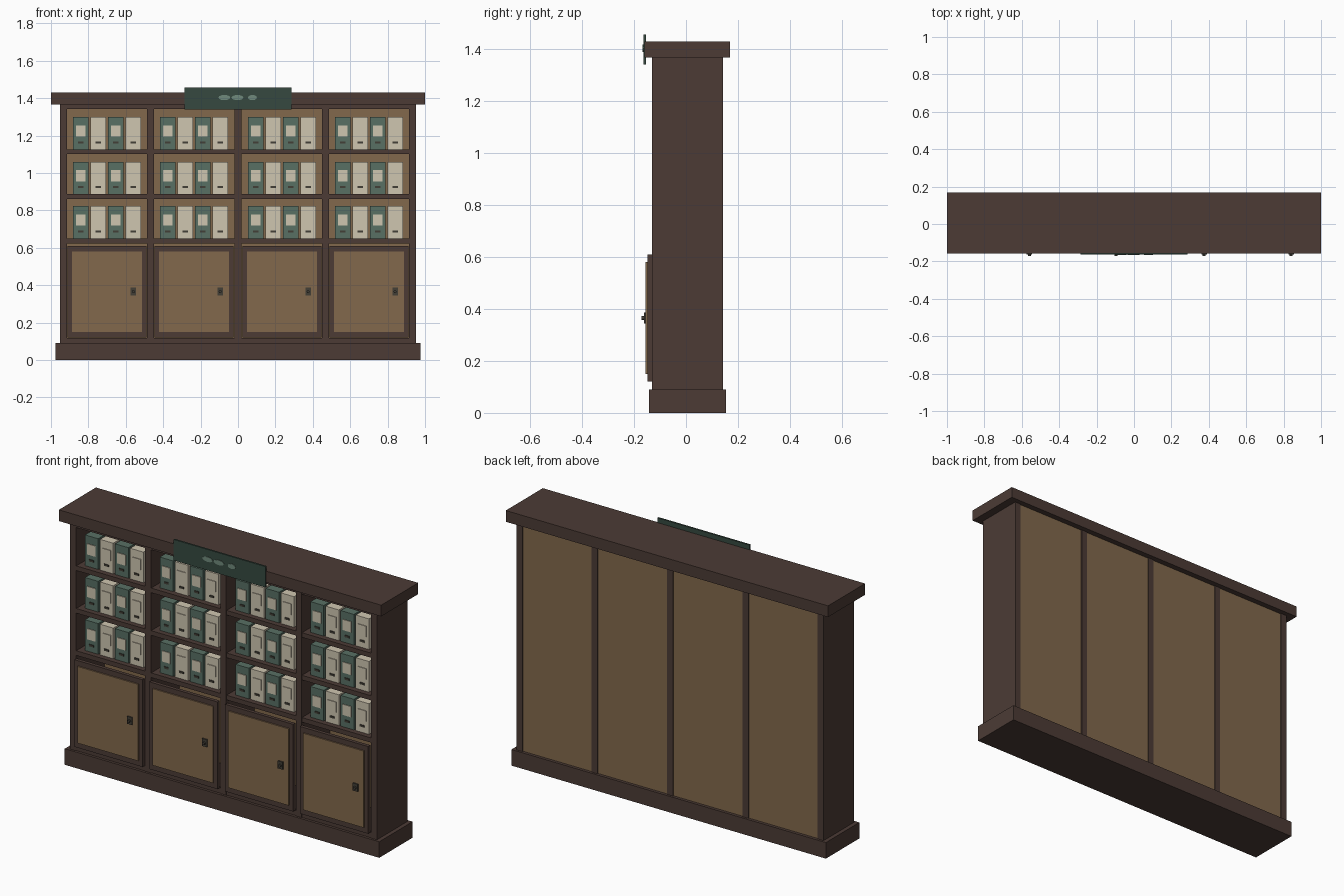
import bpy, bmesh, math

if "Cube" in bpy.data.objects:
    bpy.data.objects.remove(bpy.data.objects["Cube"])

def lin(c):
    c /= 255
    return c / 12.92 if c <= 0.04045 else ((c + 0.055) / 1.055) ** 2.4

def mat(name, r, g, b):
    m = bpy.data.materials.new(name)
    m.diffuse_color = (lin(r), lin(g), lin(b), 1)
    m.use_nodes = True
    m.node_tree.nodes["Principled BSDF"].inputs["Base Color"].default_value = m.diffuse_color
    return m

WOOD = mat("dark_wood", 76, 59, 53)
TAN = mat("tan_panel", 130, 105, 76)
GREEN = mat("binder_green", 88, 112, 100)
CREAM = mat("binder_cream", 207, 198, 176)
SIGN = mat("sign_green", 54, 73, 64)
EMBLEM = mat("emblem_pale_green", 112, 138, 124)
METAL = mat("dark_metal", 66, 62, 54)

def add_box(bm, x0, x1, y0, y1, z0, z1):
    v = [bm.verts.new((x, y, z)) for x in (x0, x1) for y in (y0, y1) for z in (z0, z1)]
    for f in ((0, 1, 3, 2), (4, 6, 7, 5), (0, 4, 5, 1), (2, 3, 7, 6), (0, 2, 6, 4), (1, 5, 7, 3)):
        bm.faces.new([v[i] for i in f])

def boxes(name, material, dims):
    """One object made of one or more boxes (x0, x1, y0, y1, z0, z1)."""
    bm = bmesh.new()
    for d in dims:
        add_box(bm, *d)
    bmesh.ops.recalc_face_normals(bm, faces=bm.faces)
    me = bpy.data.meshes.new(name)
    bm.to_mesh(me)
    bm.free()
    me.materials.append(material)
    ob = bpy.data.objects.new(name, me)
    bpy.context.collection.objects.link(ob)
    return ob

def disc(name, material, x, y, z, rx, rz, depth, sides=12):
    """Flat oval facing the front."""
    bpy.ops.mesh.primitive_cylinder_add(vertices=sides, radius=1, depth=1,
                                        location=(x, y, z), rotation=(math.pi / 2, 0, 0))
    ob = bpy.context.object
    ob.scale = (rx, rz, depth)
    ob.name = name
    ob.data.materials.append(material)

BAYS = (-0.70, -0.235, 0.235, 0.70)
SHELVES = (0.65, 0.887, 1.126)      # top surface of each shelf

# carcass
boxes("plinth", WOOD, [(-0.976, 0.976, -0.142, 0.154, 0, 0.09)])
boxes("cornice", WOOD, [(-1, 1, -0.159, 0.169, 1.367, 1.43)])
boxes("side_walls", WOOD, [(s - 0.019, s + 0.019, -0.13, 0.142, 0.09, 1.367) for s in (-0.934, 0.934)])
boxes("dividers", WOOD, [(s - 0.018, s + 0.018, -0.13, 0.142, 0.09, 1.367) for s in (-0.468, 0, 0.468)])
boxes("back_panel", TAN, [(-0.92, 0.92, 0.122, 0.137, 0.085, 1.367)])
boxes("shelves", WOOD, [(-0.92, 0.92, -0.127, 0.13, z - 0.026, z) for z in SHELVES])
boxes("top_rail", WOOD, [(-0.92, 0.92, -0.127, 0.13, 1.341, 1.367)])
boxes("cabinet_floor", WOOD, [(-0.92, 0.92, -0.127, 0.13, 0.09, 0.118)])

# doors with raised panels, lock plates and knobs
for i, c in enumerate(BAYS, 1):
    boxes(f"door_{i}", WOOD, [(c - 0.211, c + 0.211, -0.148, -0.128, 0.12, 0.609)])
    boxes(f"door_panel_{i}", TAN, [(c - 0.188, c + 0.188, -0.155, -0.148, 0.15, 0.58)])
    boxes(f"lock_plate_{i}", METAL, [(c + 0.125, c + 0.155, -0.162, -0.155, 0.345, 0.387)])
    disc(f"knob_{i}", METAL, c + 0.14, -0.166, 0.365, 0.008, 0.008, 0.01)

# binders: green and cream alternate, each with a label and a pull
greens, creams, labels, pulls = [], [], [], []
for c in BAYS:
    for z in SHELVES:
        for k in range(4):
            x = c + (k - 1.5) * 0.0935
            (creams if k % 2 else greens).append((x - 0.041, x + 0.041, -0.098, 0.1, z, z + 0.172))
            labels.append((x - 0.026, x + 0.026, -0.102, -0.098, z + 0.068, z + 0.128))
            pulls.append((x - 0.014, x + 0.014, -0.102, -0.098, z + 0.032, z + 0.043))
boxes("green_binders", GREEN, greens)
boxes("cream_binders", CREAM, creams)
boxes("binder_labels", CREAM, labels)
boxes("binder_pulls", METAL, pulls)

# sign board with plain ornaments
boxes("sign_board", SIGN, [(-0.285, 0.285, -0.164, -0.154, 1.34, 1.457)])
for i, (x, rx) in enumerate(((-0.073, 0.032), (-0.003, 0.032), (0.077, 0.024)), 1):
    disc(f"sign_ornament_{i}", EMBLEM, x, -0.165, 1.403, rx, 0.014, 0.004)
